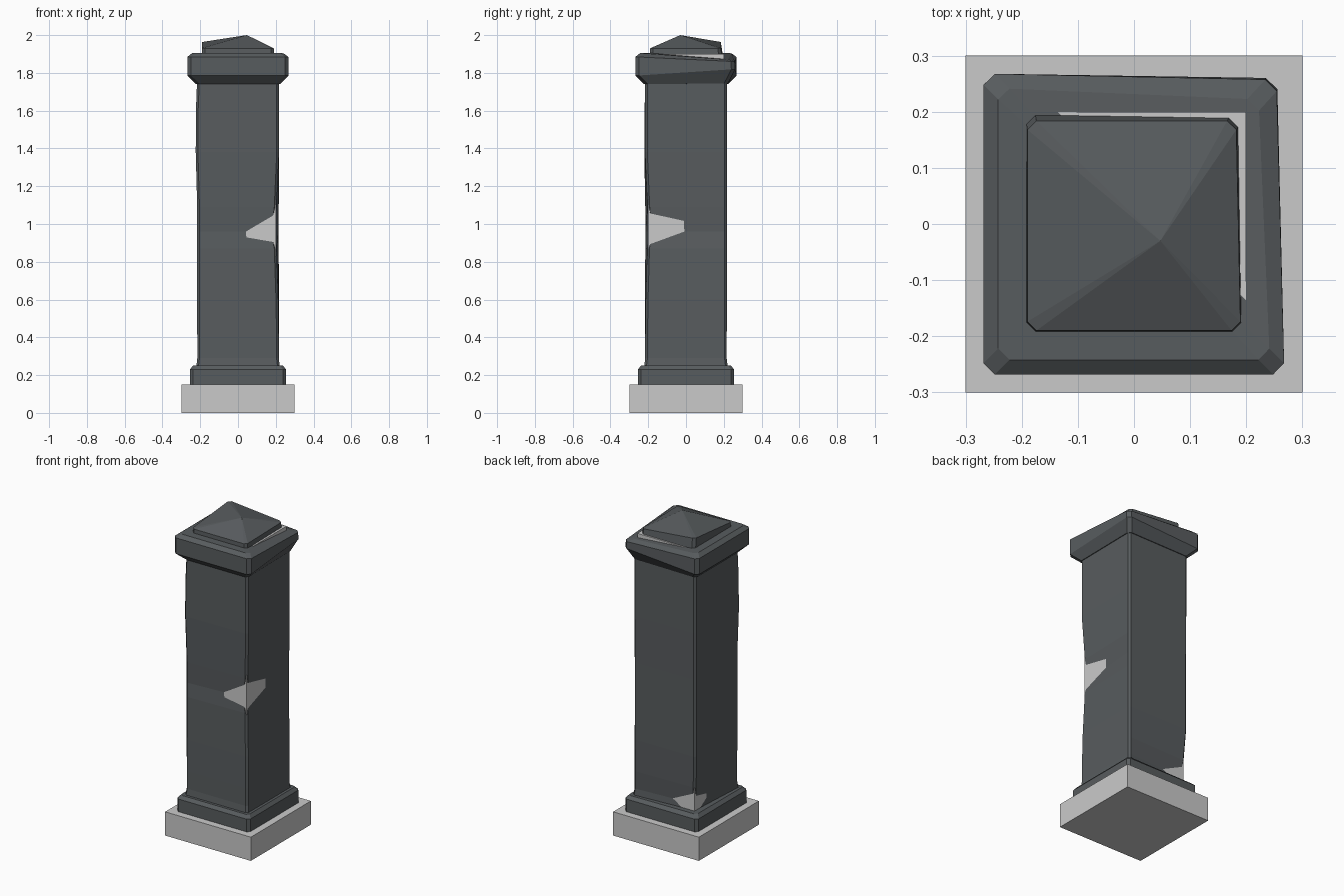
import bpy, bmesh
from mathutils import Vector

if "Cube" in bpy.data.objects:
    bpy.data.objects.remove(bpy.data.objects["Cube"])


def material(name, rgb):
    m = bpy.data.materials.new(name)
    m.diffuse_color = (*rgb, 1)
    m.use_nodes = True
    m.node_tree.nodes["Principled BSDF"].inputs["Base Color"].default_value = m.diffuse_color
    return m


pale = material("pale_stone", (0.59, 0.59, 0.59))
dark = material("dark_slate", (0.097, 0.107, 0.113))


def finish(name, bm, mat):
    bmesh.ops.recalc_face_normals(bm, faces=bm.faces[:])
    me = bpy.data.meshes.new(name)
    bm.to_mesh(me)
    bm.free()
    me.materials.append(mat)
    bpy.context.collection.objects.link(bpy.data.objects.new(name, me))


def box(name, half, z0, z1, mat):
    bm = bmesh.new()
    bmesh.ops.create_cube(bm, size=1)
    for v in bm.verts:
        v.co = (v.co.x * 2 * half, v.co.y * 2 * half, z0 if v.co.z < 0 else z1)
    finish(name, bm, mat)


def ring(r, z, **moved):
    """Square of four corners; fl, fr, br, bl override single (worn) corners."""
    c = dict(fl=(-r, -r, z), fr=(r, -r, z), br=(r, r, z), bl=(-r, r, z))
    c.update(moved)
    return [Vector(c[k]) for k in ("fl", "fr", "br", "bl")]


def loft(name, rings, cut, bottom, top):
    """Loft square rings with clipped corners, closed by fans to two points."""
    bm = bmesh.new()
    loops = []
    for pts in rings:
        loop = []
        for i, p in enumerate(pts):
            for q in (pts[i - 1], pts[(i + 1) % 4]):
                loop.append(bm.verts.new(p + (q - p).normalized() * cut))
        loops.append(loop)
    for a, b in zip(loops, loops[1:]):
        for i in range(8):
            j = (i + 1) % 8
            bm.faces.new((a[i], a[j], b[j], b[i]))
    for loop, point in ((loops[0], bottom), (loops[-1], top)):
        tip = bm.verts.new(point)
        for i in range(8):
            bm.faces.new((loop[i], loop[(i + 1) % 8], tip))
    finish(name, bm, dark)


# Pale footing and the pale core that shows through the chips
box("footing", 0.30, 0.0, 0.15, pale)
box("core", 0.20, 0.12, 1.90, pale)

# Dark plinth collar
loft("plinth", [
    ring(0.255, 0.15),
    ring(0.255, 0.23),
    ring(0.238, 0.25, bl=(-0.235, 0.232, 0.25)),
], 0.016, (0, 0, 0.15), (0, 0, 0.25))

# Dark shaft cladding, worn at the front right middle and back left foot
loft("shaft", [
    ring(0.222, 0.24, bl=(-0.198, 0.195, 0.24)),
    ring(0.216, 0.29, bl=(-0.194, 0.191, 0.29)),
    ring(0.216, 0.40, bl=(-0.206, 0.205, 0.40)),
    ring(0.216, 0.60, fr=(0.213, -0.213, 0.60)),
    ring(0.216, 0.87, fr=(0.204, -0.205, 0.87)),
    ring(0.216, 0.96, fr=(0.187, -0.191, 0.96)),
    ring(0.216, 1.09, fr=(0.204, -0.204, 1.09)),
    ring(0.217, 1.38, fl=(-0.224, -0.221, 1.38)),
    ring(0.217, 1.60, fl=(-0.223, -0.219, 1.60)),
    ring(0.217, 1.75),
], 0.012, (0, 0, 0.24), (0, 0, 1.75))

# Overhanging cap, sagging at the back right corner
loft("cap", [
    ring(0.222, 1.74, br=(0.222, 0.222, 1.745)),
    ring(0.268, 1.785, br=(0.255, 0.260, 1.82)),
    ring(0.268, 1.885, br=(0.254, 0.257, 1.86)),
    ring(0.242, 1.905, br=(0.222, 0.222, 1.87)),
], 0.02, (0, 0, 1.74), (0, 0, 1.905))

# Low off-centre pyramid with a raised back left corner
loft("pyramid", [
    ring(0.192, 1.89, br=(0.186, 0.190, 1.89), bl=(-0.192, 0.196, 1.89)),
    ring(0.190, 1.93, br=(0.182, 0.184, 1.93), bl=(-0.190, 0.184, 1.965)),
], 0.016, (0, 0, 1.89), (0.047, -0.03, 2.0))
